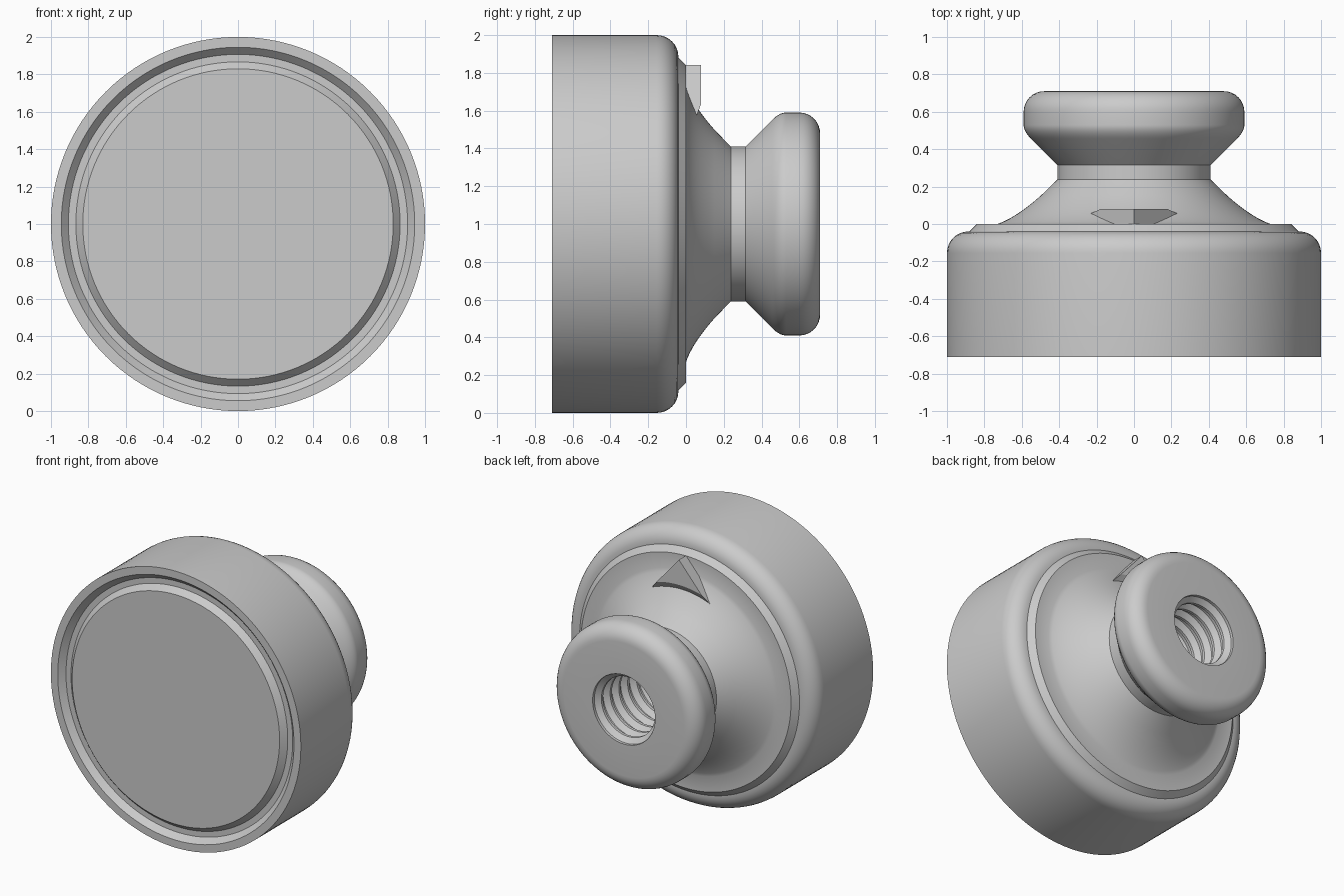
import bpy, bmesh, math
from mathutils import Matrix, Vector

cube = bpy.data.objects.get("Cube")
if cube:
    bpy.data.objects.remove(cube)

grey = bpy.data.materials.new("plain grey")
grey.use_nodes = True
grey.diffuse_color = (0.6, 0.6, 0.6, 1)
grey.node_tree.nodes["Principled BSDF"].inputs["Base Color"].default_value = (0.6, 0.6, 0.6, 1)

AXIS_Z = 1.0


def finish(bm, name):
    bmesh.ops.recalc_face_normals(bm, faces=bm.faces)
    mesh = bpy.data.meshes.new(name)
    bm.to_mesh(mesh)
    bm.free()
    obj = bpy.data.objects.new(name, mesh)
    bpy.context.collection.objects.link(obj)
    mesh.materials.append(grey)
    bpy.ops.object.select_all(action='DESELECT')
    obj.select_set(True)
    bpy.context.view_layer.objects.active = obj
    bpy.ops.object.shade_smooth_by_angle(angle=math.radians(28))
    return obj


def lathe(profile, name, steps=128):
    """Turn (radius, y) points around the horizontal y axis."""
    bm = bmesh.new()
    verts = [bm.verts.new((r, y, AXIS_Z)) for r, y in profile]
    edges = [bm.edges.new(pair) for pair in zip(verts, verts[1:])]
    bmesh.ops.spin(bm, geom=verts + edges, cent=(0, 0, AXIS_Z), axis=(0, 1, 0),
                   angle=math.tau, steps=steps, use_merge=False)
    bmesh.ops.remove_doubles(bm, verts=bm.verts, dist=0.0005)
    return finish(bm, name)


def bend(a, b, c, n=8):
    """Smooth curve from a to c, pulled towards b."""
    a, b, c = Vector(a), Vector(b), Vector(c)
    return [tuple(a.lerp(b, i / n).lerp(b.lerp(c, i / n), i / n)) for i in range(n + 1)]


def fillet(r, y, rad, start, n=8):
    """Quarter-round arc about (r, y)."""
    return [(r + rad * math.cos(start + i * math.pi / 2 / n),
             y + rad * math.sin(start + i * math.pi / 2 / n)) for i in range(n + 1)]


# Front disc with a grooved rim, cup wall, flange and neck
profile = [(0, -0.71), (0.83, -0.71), (0.867, -0.67), (0.907, -0.67), (0.945, -0.71), (1, -0.71)]
profile += fillet(0.885, -0.155, 0.115, 0)
profile += [(0.88, -0.04), (0.84, 0)]
profile += bend((0.73, 0), (0.63, 0.035), (0.5, 0.15))
profile += [(0.41, 0.237), (0.41, 0.315)]

# Knob
profile += bend((0.55, 0.455), (0.59, 0.495), (0.59, 0.53))
profile += fillet(0.48, 0.6, 0.11, 0)

# Threaded blind hole
pitch, turns = 0.1, 6
for i in range(turns):
    y = 0.71 - i * pitch
    profile += [(0.25, y), (0.25, y - 0.02), (0.215, y - 0.05), (0.215, y - 0.07)]
profile += [(0.215, 0.71 - turns * pitch), (0, 0.71 - turns * pitch)]
lathe(profile, "turned_body")

# Pointer: a wedge whose inner end follows the neck
TIP, SLOPE, ARC = 0.842, 0.865, 12
bm = bmesh.new()
layers = []
for y, r in ((-0.02, 0.6), (0.043, 0.6), (0.08, 0.66)):
    # height at which the straight side meets the arc of radius r
    k = SLOPE ** 2
    w = (k * TIP + math.sqrt((k * TIP) ** 2 - (1 + k) * (k * TIP ** 2 - r * r))) / (1 + k)
    half = math.acos(w / r)
    loop = [bm.verts.new((0, y, AXIS_Z + TIP))]
    for i in range(ARC + 1):
        a = half * (1 - 2 * i / ARC)
        loop.append(bm.verts.new((r * math.sin(a), y, AXIS_Z + r * math.cos(a))))
    layers.append(loop)
for low, high in zip(layers, layers[1:]):
    for i in range(len(low)):
        j = (i + 1) % len(low)
        bm.faces.new((low[i], low[j], high[j], high[i]))
bm.faces.new(layers[0])
bm.faces.new(layers[-1])
finish(bm, "pointer")
